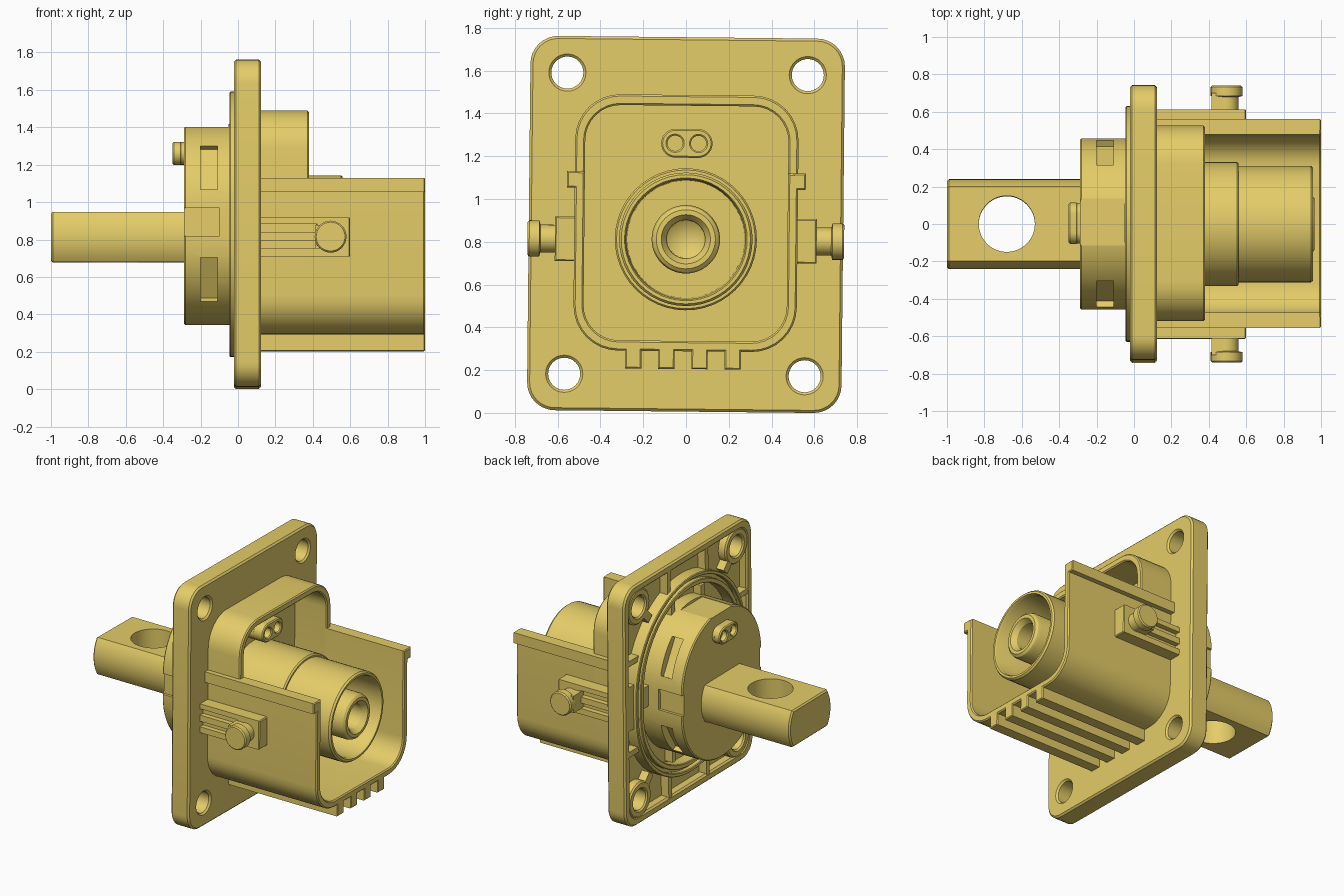
import bpy, bmesh
from math import pi, sin, cos, radians
from mathutils import Vector, Matrix

if "Cube" in bpy.data.objects:
    bpy.data.objects.remove(bpy.data.objects["Cube"])

CZ = 0.881      # plate centre height
AZ = 0.8115     # contact axis height


def finish(name, bm):
    bmesh.ops.recalc_face_normals(bm, faces=bm.faces)
    me = bpy.data.meshes.new(name)
    bm.to_mesh(me)
    bm.free()
    ob = bpy.data.objects.new(name, me)
    bpy.context.collection.objects.link(ob)
    return ob


def arc(cy, cz, r, a0, a1, n):
    return [(cy + r * cos(radians(a0 + (a1 - a0) * i / n)),
             cz + r * sin(radians(a0 + (a1 - a0) * i / n))) for i in range(n + 1)]


def circle(y, z, r, n=32):
    return arc(y, z, r, 0, 360, n)[:-1]


def rrect(hy, z0, z1, r, n=8):
    """Rounded rectangle, counter-clockwise from the lower left corner."""
    a = hy - r
    return (arc(-a, z0 + r, r, 180, 270, n) + arc(a, z0 + r, r, 270, 360, n)
            + arc(a, z1 - r, r, 0, 90, n) + arc(-a, z1 - r, r, 90, 180, n))


def stadium(r, n=14):
    return rrect(r, CZ - r - 0.08, CZ + r + 0.08, r, n)


def clean(pts, ccw):
    pts = [Vector(p) for p in pts]
    pts = [p for i, p in enumerate(pts) if (p - pts[i - 1]).length > 1e-5]
    area = sum(pts[i - 1].x * p.y - p.x * pts[i - 1].y for i, p in enumerate(pts))
    return pts if (area > 0) == ccw else pts[::-1]


def inset(pts, d):
    out = []
    for i, p in enumerate(pts):
        e1 = (p - pts[i - 1]).normalized()
        e2 = (pts[(i + 1) % len(pts)] - p).normalized()
        n1, n2 = Vector((-e1.y, e1.x)), Vector((-e2.y, e2.x))
        out.append(p + (n1 + n2) * d / (1 + n1.dot(n2)))
    return out


def prism(name, loops, x0, x1, b0=0.008, b1=0.008):
    """Extrude a YZ outline (first loop) with holes (other loops) along x, edges chamfered."""
    bm = bmesh.new()
    caps = [[], []]
    levels = [(x0, b0)] + ([(x0 + b0, 0)] if b0 else []) + ([(x1 - b1, 0)] if b1 else []) + [(x1, b1)]
    for k, loop in enumerate(loops):
        pts = clean(loop, k == 0)
        rings = [[bm.verts.new((x, p.x, p.y)) for p in inset(pts, d)] for x, d in levels]
        n = len(pts)
        for a, b in zip(rings, rings[1:]):
            for i in range(n):
                bm.faces.new((a[i - 1], a[i], b[i], b[i - 1]))
        for c, ring in zip(caps, (rings[0], rings[-1])):
            c += [bm.edges.get((ring[i - 1], ring[i])) for i in range(n)]
    for c in caps:
        bmesh.ops.triangle_fill(bm, edges=c, use_beauty=True)
    return finish(name, bm)


def box(name, x0, x1, y0, y1, z0, z1, b=0.006):
    return prism(name, [[(y0, z0), (y1, z0), (y1, z1), (y0, z1)]], x0, x1, b, b)


def lathe(name, profile, n=48):
    """Revolve (x, radius) points around the x axis."""
    bm = bmesh.new()
    vs = [bm.verts.new((x, 0, r)) for x, r in profile]
    es = [bm.edges.new(p) for p in zip(vs, vs[1:])]
    bmesh.ops.spin(bm, geom=vs + es, cent=(0, 0, 0), axis=(1, 0, 0), angle=2 * pi, steps=n)
    bmesh.ops.remove_doubles(bm, verts=bm.verts, dist=1e-5)
    return finish(name, bm)


def cut(ob, cutter):
    m = ob.modifiers.new("cut", 'BOOLEAN')
    m.operation, m.object, m.solver = 'DIFFERENCE', cutter, 'EXACT'
    bpy.context.view_layer.objects.active = ob
    bpy.ops.object.modifier_apply(modifier=m.name)
    bpy.data.objects.remove(cutter)


# flange plate: front slab, back rim, bolt bosses
outline = rrect(0.735, CZ - 0.875, CZ + 0.875, 0.13)
bolts = [(sy * 0.562, CZ + sz * 0.704) for sy in (-1, 1) for sz in (-1, 1)]
holes = [circle(y, z, 0.075) for y, z in bolts]
prism("flange_plate", [outline] + holes, 0.04, 0.123, 0, 0.012)
prism("flange_rim", [outline, rrect(0.675, CZ - 0.815, CZ + 0.815, 0.09)], -0.022, 0.04, 0.012, 0)
for (y, z), h in zip(bolts, holes):
    prism("bolt_boss", [circle(y, z, 0.128), h], -0.021, 0.04, 0.01, 0)

# back seal rings and stiffening ribs
prism("seal_wall", [stadium(0.63), stadium(0.545)], -0.012, 0.045, 0, 0)
prism("seal_ring_outer", [stadium(0.63), stadium(0.603)], -0.045, 0.0, 0.005, 0)
prism("seal_ring_inner", [stadium(0.58), stadium(0.545)], -0.045, 0.0, 0.005, 0)
for s in (-1, 1):
    for t in (-1, 1):
        ribs = [("vertical_rib", 0.2, 0.235, 0.64, 0.85), ("side_rib", 0.55, 0.71, 0.31, 0.35),
                ("inner_rib", 0.15, 0.19, 0.45, 0.58)]
        for name, y0, y1, z0, z1 in ribs:
            rib = box(name, -0.02, 0.05, y0, y1, z0, z1, 0)
            rib.matrix_world = Matrix.Translation((0, 0, CZ)) @ Matrix.Diagonal((1, s, t, 1))
        # web from the bolt boss to the seal ring
        web = box("boss_web", -0.02, 0.05, -0.03, 0.03, 0.1, 0.19, 0)
        web.matrix_world = (Matrix.Translation((0, s * 0.562, CZ + t * 0.704))
                            @ Matrix.Diagonal((1, s, t, 1)) @ Matrix.Rotation(radians(137), 4, 'X'))
    y0, y1 = sorted((s * 0.61, s * 0.7))
    box("side_fill", -0.02, 0.05, y0, y1, CZ - 0.16, CZ + 0.16, 0)
    y0, y1 = sorted((s * 0.42, s * 0.56))
    box("inner_side_rib", -0.02, 0.05, y0, y1, CZ - 0.06, CZ + 0.09, 0)

# rear housing with latch windows and recesses
rear = prism("rear_housing", [stadium(0.457)], -0.29, 0.05, 0.008, 0)
for s in (-1, 1):
    for t in (-1, 1):
        c = box("window_cutter", -0.2, -0.11, 0.4, 0.52, -0.135, 0.135, 0)
        c.matrix_world = (Matrix.Translation((0, 0, CZ + t * 0.08))
                          @ Matrix.Diagonal((1, s, t, 1)) @ Matrix.Rotation(radians(30), 4, 'X'))
        cut(rear, c)
    y0, y1 = sorted((s * 0.438, s * 0.5))
    cut(rear, box("side_cutter", -0.4, -0.1, y0, y1, 0.815, 0.965, 0))
cut(rear, box("top_cutter", -0.4, -0.05, -0.12, 0.13, 1.398, 1.5, 0))

# terminal bar: a round bar with two flats and a cross hole
a = 33.7
sides = arc(0, AZ, 0.24, -a, a, 10) + arc(0, AZ, 0.24, 180 - a, 180 + a, 10)
bar = prism("terminal_bar", [sides], -1.0, -0.25, 0.01, 0)
bpy.ops.mesh.primitive_cylinder_add(vertices=48, radius=0.15, depth=1, location=(-0.68, 0, AZ))
cut(bar, bpy.context.object)

# shroud: closed collar, then an open U channel with rails and bottom ribs
outer, inner = rrect(0.522, 0.288, 1.486, 0.21), rrect(0.475, 0.336, 1.436, 0.165)
prism("shroud_collar", [outer, inner], 0.1, 0.38, 0, 0.008)
low = 18
channel = ([(-0.522, 1.124)] + outer[:low] + [(0.522, 1.124), (0.475, 1.124)]
           + inner[:low][::-1] + [(-0.475, 1.124)])
prism("shroud_channel", [channel], 0.1, 1.0, 0, 0.008)
for s in (-1, 1):
    y0, y1 = sorted((s * 0.5, s * 0.558))
    box("shroud_rail", 0.1, 1.0, y0, y1, 1.048, 1.124)
for y in (-0.24, -0.085, 0.07, 0.225):
    box("bottom_rib", 0.1, 1.0, y - 0.038, y + 0.038, 0.205, 0.31)

# side pads with grooves and locking pegs
PZ = 0.808
for s in (-1, 1):
    lo, hi = sorted((s * 0.5, s * 0.575))
    box("pad_base", 0.1, 0.6, lo, hi, PZ - 0.104, PZ + 0.104)
    lo, hi = sorted((s * 0.55, s * 0.612))
    for x0, d0, d1 in ((0.1, -0.104, -0.062), (0.1, -0.022, 0.022), (0.1, 0.068, 0.104),
                       (0.42, -0.104, 0.104)):
        box("pad_bar", x0, 0.6, lo, hi, PZ + d0, PZ + d1)
    peg = lathe("peg", [(0.59, 0), (0.59, 0.065), (0.68, 0.065), (0.685, 0.085),
                        (0.732, 0.085), (0.74, 0.077), (0.74, 0)], 32)
    peg.matrix_world = Matrix.Translation((0.495, 0, PZ)) @ Matrix.Rotation(s * pi / 2, 4, 'Z')
    lo, hi = sorted((s * 0.59, s * 0.7))
    box("peg_back", 0.415, 0.49, lo, hi, PZ - 0.062, PZ + 0.062, 0)

# central contact: stepped sleeve and hollow pin in one revolved profile
contact = lathe("contact", [(0.03, 0), (0.03, 0.332), (0.55, 0.332), (0.56, 0.324), (0.56, 0.312),
                            (0.945, 0.312), (0.958, 0.302), (0.958, 0.287), (0.945, 0.28),
                            (0.25, 0.275), (0.25, 0.16), (0.93, 0.16), (0.952, 0.153),
                            (0.965, 0.138), (0.965, 0.115), (0.945, 0.1), (0.93, 0.09),
                            (0.6, 0.088), (0.54, 0)])
contact.location.z = AZ

# signal contact capsule, through the housing
for name, x0, x1, c0, c1, hy in (("signal_front", 0.2, 0.28, 0.05, 0.21, 0.12),
                                 ("signal_back", -0.35, -0.3, -0.31, -0.25, 0.11)):
    shape = rrect(hy, 1.26 - hy * 0.56, 1.26 + hy * 0.56, hy * 0.56, 10)
    prism(name, [shape] + [circle(y, 1.26, 0.036, 20) for y in (-0.055, 0.055)], x0, x1, 0.007, 0.007)
    prism(name + "_core", [inset(clean(shape, True), 0.001)], c0, c1, 0, 0)

# golden finish, slight twist about the long axis, smooth shading with sharp edges kept
gold = bpy.data.materials.new("golden")
gold.diffuse_color = (0.78, 0.61, 0.14, 1)
gold.use_nodes = True
gold.node_tree.nodes["Principled BSDF"].inputs["Base Color"].default_value = gold.diffuse_color
twist = (Matrix.Translation((0, 0, CZ)) @ Matrix.Rotation(radians(-0.6), 4, 'X')
         @ Matrix.Translation((0, 0, -CZ)))
bpy.context.view_layer.update()
for ob in bpy.context.scene.objects:
    ob.matrix_world = twist @ ob.matrix_world
    ob.data.materials.clear()
    ob.data.materials.append(gold)
    ob.select_set(True)
    bpy.context.view_layer.objects.active = ob
bpy.ops.object.shade_smooth_by_angle(angle=radians(30))
